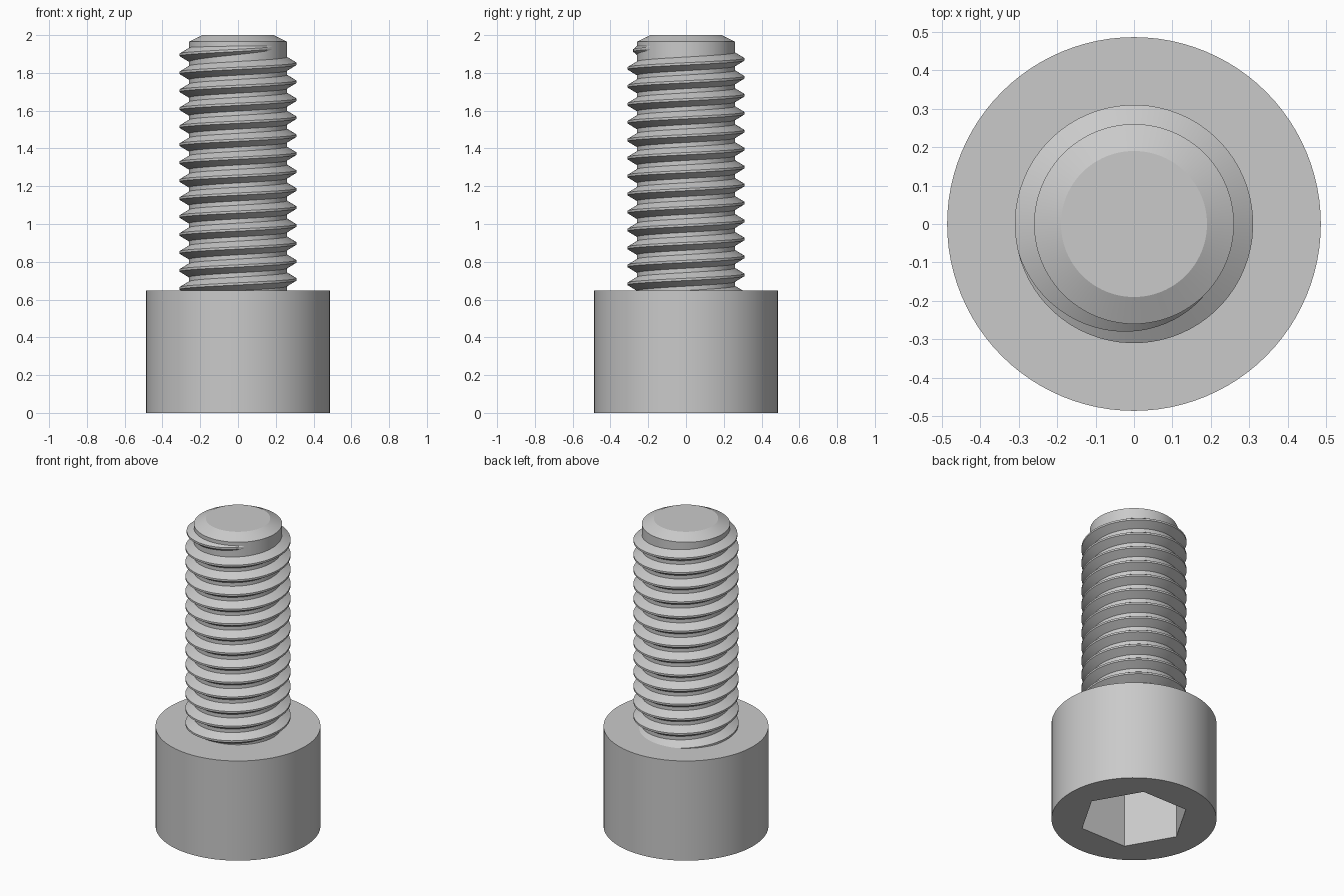
import bpy, bmesh
from math import cos, sin, pi, radians

cube = bpy.data.objects.get("Cube")
if cube:
    bpy.data.objects.remove(cube)

HEAD_R, HEAD_H = 0.486, 0.648
SOCKET_R, SOCKET_DEPTH = 0.325, 0.38
CORE_R, CREST_R = 0.26, 0.31
PITCH = 0.0951

steel = bpy.data.materials.new("steel_grey")
steel.use_nodes = True
colour = (0.59, 0.59, 0.59, 1)
steel.diffuse_color = colour
steel.node_tree.nodes["Principled BSDF"].inputs["Base Color"].default_value = colour


def finish(bm, name):
    """Turn a bmesh into a steel object with smooth curves and sharp edges."""
    bmesh.ops.recalc_face_normals(bm, faces=bm.faces)
    mesh = bpy.data.meshes.new(name)
    bm.to_mesh(mesh)
    bm.free()
    mesh.materials.append(steel)
    obj = bpy.data.objects.new(name, mesh)
    bpy.context.collection.objects.link(obj)
    bpy.ops.object.select_all(action='DESELECT')
    obj.select_set(True)
    bpy.context.view_layer.objects.active = obj
    bpy.ops.object.shade_smooth_by_angle(angle=radians(25))


def ring(bm, radius, z, sides):
    return [bm.verts.new((radius * cos(2 * pi * i / sides),
                          radius * sin(2 * pi * i / sides), z))
            for i in range(sides)]


def bridge(bm, a, b):
    for i in range(len(a)):
        j = (i + 1) % len(a)
        bm.faces.new((a[i], a[j], b[j], b[i]))


# Cylindrical head with a hexagonal socket in its underside
bm = bmesh.new()
rim, top = ring(bm, HEAD_R, 0, 96), ring(bm, HEAD_R, HEAD_H, 96)
mouth, floor = ring(bm, SOCKET_R, 0, 6), ring(bm, SOCKET_R, SOCKET_DEPTH, 6)
bridge(bm, rim, top)
bridge(bm, mouth, floor)
bm.faces.new(top)
bm.faces.new(floor)
edges = [bm.edges.get((loop[i - 1], loop[i]))
         for loop in (rim, mouth) for i in range(len(loop))]
bmesh.ops.triangle_fill(bm, edges=edges, use_beauty=True)
finish(bm, "socket_head")

# Shank core with a chamfered tip
bm = bmesh.new()
rings = [ring(bm, r, z, 96)
         for r, z in ((CORE_R, 0.6), (CORE_R, 1.965), (0.19, 2.0))]
for a, b in zip(rings, rings[1:]):
    bridge(bm, a, b)
bm.faces.new(rings[0])
bm.faces.new(rings[-1])
finish(bm, "shank_core")

# Right-hand helical thread that fades into the core just below the tip
bm = bmesh.new()
STEPS = 72
FIRST, LAST, FADE = -13.2, 0.88, 0.54
sections = []
for i in range(int((LAST - FIRST) * STEPS) + 1):
    turn = FIRST + i / STEPS
    keep = min(1.0, max(0.0, (LAST - turn) / (LAST - FADE)))
    z = 1.848 + PITCH * turn
    root = 0.022 + 0.019 * keep
    tip = CORE_R + (CREST_R - CORE_R) * keep
    profile = ((CORE_R - 0.008, -root), (tip, -0.006),
               (tip, 0.006), (CORE_R - 0.008, root))
    a = 2 * pi * turn
    sections.append([bm.verts.new((r * cos(a), r * sin(a), z + dz))
                     for r, dz in profile])
for a, b in zip(sections, sections[1:]):
    bridge(bm, a, b)
bm.faces.new(sections[0])
bm.faces.new(sections[-1])
finish(bm, "thread")
